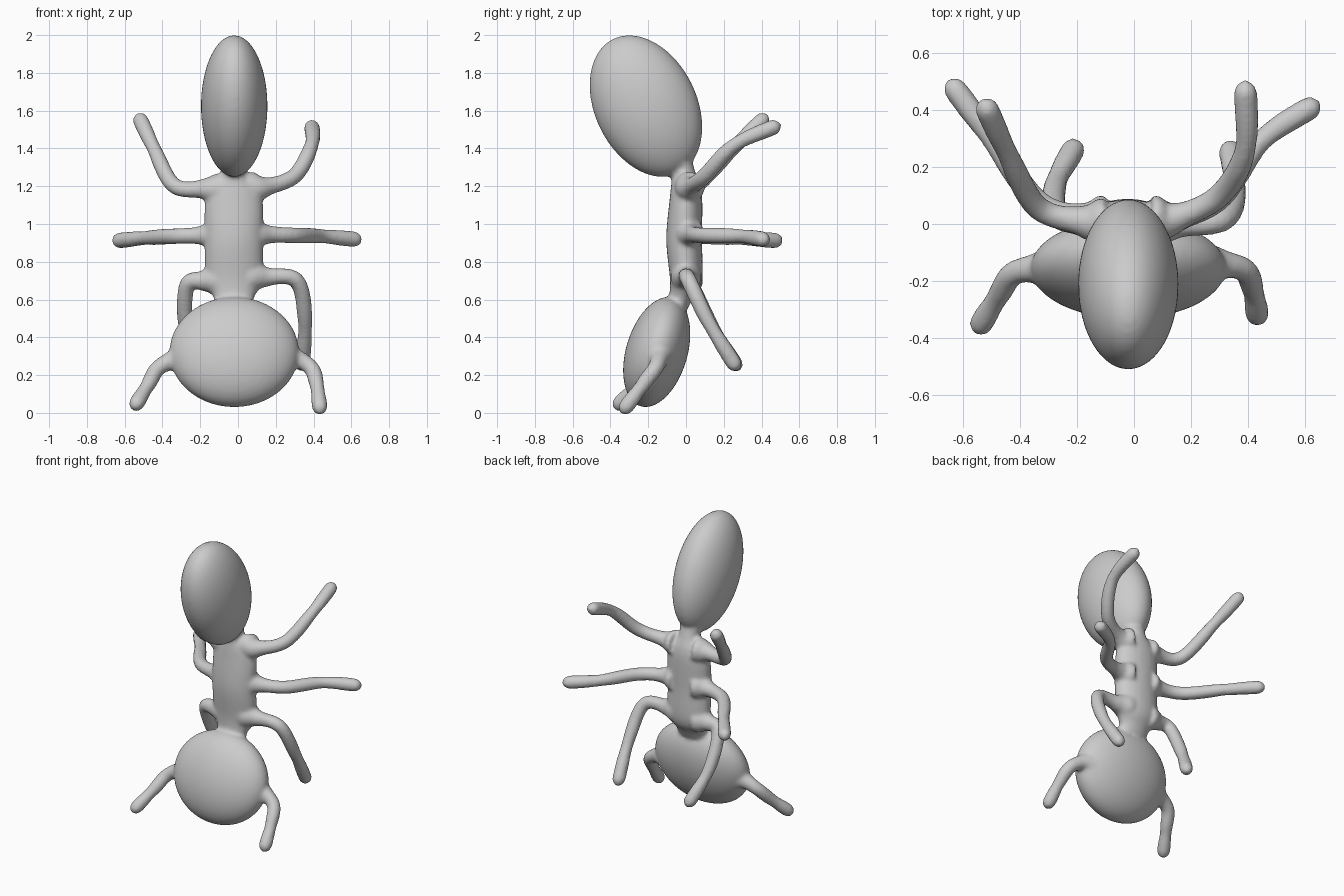
import bpy, bmesh, math
from mathutils import Vector, Matrix

if "Cube" in bpy.data.objects:
    bpy.data.objects.remove(bpy.data.objects["Cube"])

bm = bmesh.new()
MID = -0.022  # body axis in x


def ellipsoid(centre, radii, tilt):
    m = Matrix.Translation(centre) @ Matrix.Rotation(math.radians(tilt), 4, 'X') @ Matrix.Diagonal((*radii, 1))
    bmesh.ops.create_uvsphere(bm, u_segments=48, v_segments=32, radius=1, matrix=m)


def ring(c, u, v, sides=24):
    angles = (2 * math.pi * k / sides for k in range(sides))
    return [c + u * math.cos(a) + v * math.sin(a) for a in angles]


def loft(rings):
    """Skin closed rings of points together and cap both ends."""
    loops = [[bm.verts.new(p) for p in r] for r in rings]
    n = len(loops[0])
    for a, b in zip(loops, loops[1:]):
        for i in range(n):
            j = (i + 1) % n
            bm.faces.new((a[i], a[j], b[j], b[i]))
    bm.faces.new(loops[0][::-1])
    bm.faces.new(loops[-1])


def spline(pts, steps=12):
    """Smooth path through points of any dimension."""
    p = [Vector(q) for q in pts]
    p = [p[0] * 2 - p[1]] + p + [p[-1] * 2 - p[-2]]
    out = []
    for a, b, c, d in zip(p, p[1:], p[2:], p[3:]):
        for k in range(steps):
            t = k / steps
            out.append(0.5 * (2 * b + (c - a) * t + (2 * a - 5 * b + 4 * c - d) * t * t
                              + (3 * b - a - 3 * c + d) * t ** 3))
    return out + [p[-2]]


def limb(pts):
    """Tube with a flared root, a slim ankle and a rounded tip."""
    base = Vector(pts[0])
    root = base - Vector((math.copysign(0.08, base.x), 0, 0))
    path = spline([root] + list(pts))
    total = sum((b - a).length for a, b in zip(path, path[1:]))
    s, up, rings, cap = 0, Vector((0.3, 0.2, 1)), [], 0.055
    for i, c in enumerate(path):
        prev, nxt = path[max(i - 1, 0)], path[min(i + 1, len(path) - 1)]
        s += (c - prev).length
        r = 0.042 + 0.04 * math.exp(-(s / 0.08) ** 2) - 0.005 * math.exp(-((s / total - 0.68) / 0.1) ** 2)
        r *= math.sqrt(max(0.01, 1 - (1 - min(total - s, cap) / cap) ** 2))
        t = (nxt - prev).normalized()
        up = (up - t * up.dot(t)).normalized()
        rings.append(ring(c, up * r, t.cross(up) * r))
    loft(rings)


# abdomen and head
ellipsoid((-0.02, -0.212, 1.624), (0.176, 0.270, 0.396), 26)
ellipsoid((-0.02, -0.155, 0.322), (0.343, 0.163, 0.300), -16.5)

# thorax profile: y, z, half width, half depth
thorax = spline([(-0.08, 0.50, 0.12, 0.06), (-0.03, 0.60, 0.105, 0.065), (0, 0.70, 0.15, 0.085),
                 (-0.01, 0.92, 0.155, 0.095), (0, 1.15, 0.148, 0.085),
                 (-0.01, 1.26, 0.07, 0.065), (-0.03, 1.34, 0.08, 0.06)], 6)
loft([ring(Vector((MID, y, z)), Vector((w, 0, 0)), Vector((0, d, 0))) for y, z, w, d in thorax])

# upper legs
limb([(-0.18, 0.01, 1.185), (-0.34, 0.06, 1.205), (-0.45, 0.26, 1.41), (-0.53, 0.435, 1.58)])
limb([(0.14, 0.02, 1.195), (0.30, 0.10, 1.255), (0.39, 0.26, 1.42), (0.39, 0.505, 1.53)])
# middle legs
limb([(-0.18, 0.02, 0.94), (-0.34, 0.08, 0.935), (-0.50, 0.30, 0.925), (-0.655, 0.51, 0.91)])
limb([(0.14, 0.02, 0.945), (0.30, 0.09, 0.94), (0.45, 0.295, 0.935), (0.655, 0.43, 0.915)])
# lower legs
limb([(-0.18, 0.01, 0.70), (-0.27, 0.03, 0.675), (-0.275, 0.14, 0.45), (-0.20, 0.285, 0.22)])
limb([(0.14, 0.0, 0.72), (0.31, 0.015, 0.70), (0.355, 0.12, 0.48), (0.335, 0.28, 0.22)])
# antennae
limb([(-0.34, -0.155, 0.28), (-0.425, -0.175, 0.235), (-0.475, -0.25, 0.15), (-0.555, -0.38, 0.02)])
limb([(0.30, -0.14, 0.29), (0.385, -0.16, 0.24), (0.415, -0.22, 0.16), (0.437, -0.345, -0.005)])

bmesh.ops.recalc_face_normals(bm, faces=bm.faces)
mesh = bpy.data.meshes.new("ant_body")
bm.to_mesh(mesh)
bm.free()
ant = bpy.data.objects.new("ant_body", mesh)
bpy.context.collection.objects.link(ant)

# fuse the parts into one soft clay-like skin
remesh = ant.modifiers.new("fuse", 'REMESH')
remesh.mode = 'VOXEL'
remesh.voxel_size = 0.012
remesh.use_smooth_shade = True
smooth = ant.modifiers.new("soften", 'SMOOTH')
smooth.factor = 0.5
smooth.iterations = 6
